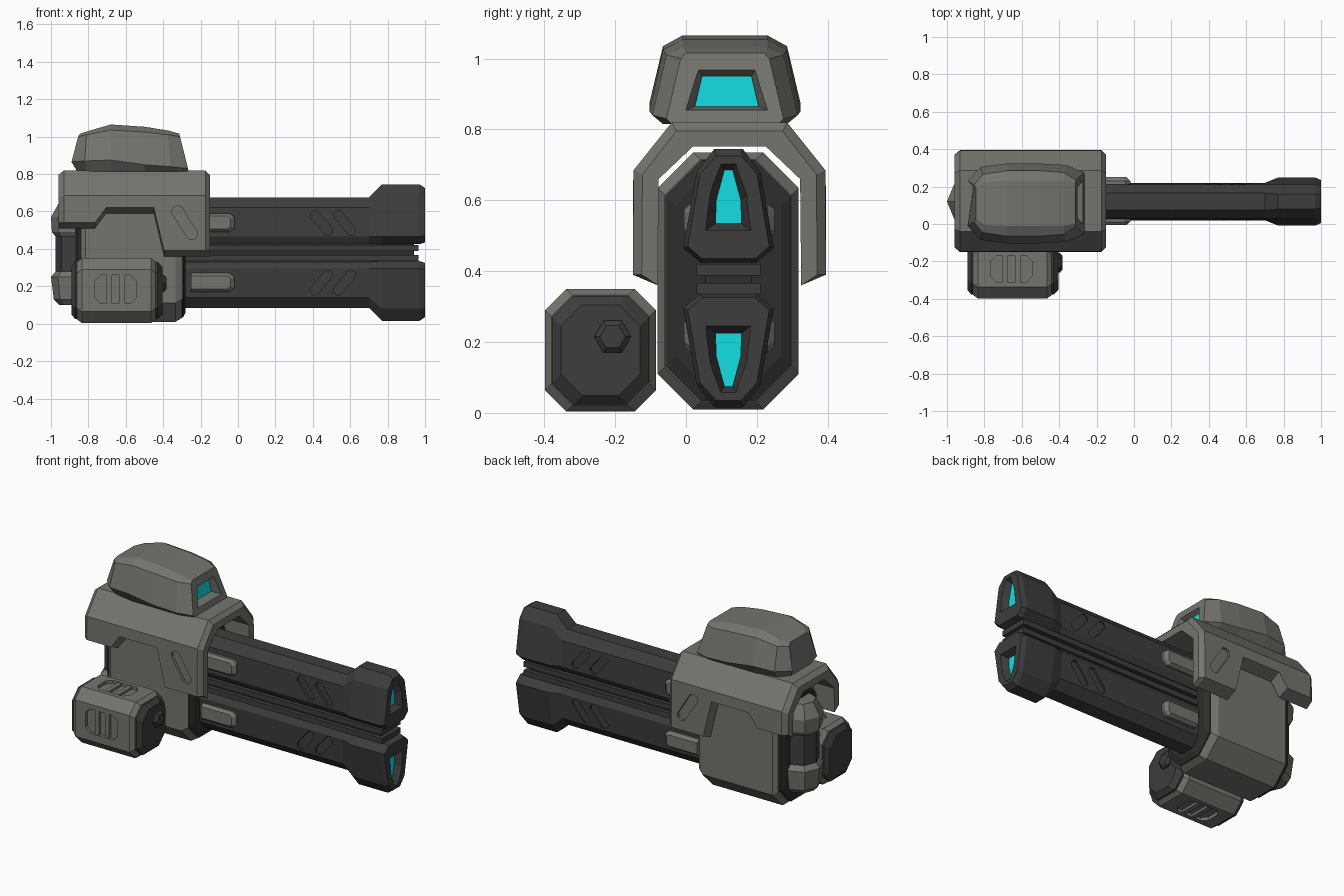
import bpy, bmesh, math
from mathutils import Vector

if "Cube" in bpy.data.objects:
    bpy.data.objects.remove(bpy.data.objects["Cube"])

CY = 0.1225      # gun centre line in y
MZ = 0.76        # upper and lower barrels mirror with z -> MZ - z


def material(name, rgb):
    m = bpy.data.materials.new(name)
    m.diffuse_color = (*rgb, 1)
    m.use_nodes = True
    m.node_tree.nodes["Principled BSDF"].inputs["Base Color"].default_value = m.diffuse_color
    return m


LIGHT = material("warm grey", (0.175, 0.175, 0.158))
DARK = material("charcoal", (0.047, 0.047, 0.047))
BLACK = material("deep charcoal", (0.026, 0.026, 0.026))
CYAN = material("cyan glow", (0.006, 0.74, 0.75))


def solid(name, mat, *lofts):
    """Each loft is a list of rings with equal point counts, capped at both ends."""
    bm = bmesh.new()
    for rings in lofts:
        vs = [[bm.verts.new(p) for p in r] for r in rings]
        n = len(vs[0])
        for a, b in zip(vs, vs[1:]):
            for i in range(n):
                j = (i + 1) % n
                bm.faces.new((a[i], a[j], b[j], b[i]))
        bm.faces.new(vs[0][::-1])
        bm.faces.new(vs[-1])
    bmesh.ops.recalc_face_normals(bm, faces=bm.faces[:])
    me = bpy.data.meshes.new(name)
    bm.to_mesh(me)
    bm.free()
    me.materials.append(mat)
    ob = bpy.data.objects.new(name, me)
    bpy.context.scene.collection.objects.link(ob)
    return ob


def carve(target, *lofts):
    cutter = solid("cutter", target.data.materials[0], *lofts)
    cutter.hide_render = True
    mod = target.modifiers.new("recess", 'BOOLEAN')
    mod.operation = 'DIFFERENCE'
    mod.solver = 'EXACT'
    mod.object = cutter
    bpy.context.view_layer.objects.active = target
    bpy.ops.object.modifier_apply(modifier=mod.name)
    bpy.data.objects.remove(cutter)


def at_x(x, pts):
    return [(x, a, b) for a, b in pts]


def along_y(pts, y0, y1):
    return [[(a, y, b) for a, b in pts] for y in (y0, y1)]


def along_z(pts, z0, z1):
    return [[(a, b, z) for a, b in pts] for z in (z0, z1)]


def octagon(a0, a1, b0, b1, c):
    return [(a0 + c, b0), (a1 - c, b0), (a1, b0 + c), (a1, b1 - c),
            (a1 - c, b1), (a0 + c, b1), (a0, b1 - c), (a0, b0 + c)]


def box(x0, x1, y0, y1, z0, z1):
    return [at_x(x, [(y0, z0), (y1, z0), (y1, z1), (y0, z1)]) for x in (x0, x1)]


def pill(cx, cz, length, width, deg):
    h, w, c, s = length / 2, width / 2, math.cos(math.radians(deg)), math.sin(math.radians(deg))
    pts = octagon(-h, h, -w, w, w * 0.6)
    return [(cx + a * c - b * s, cz + a * s + b * c) for a, b in pts]


def both_sides(pts, y0, y1):
    return [along_y(pts, y0, y1), along_y(pts, 2 * CY - y0, 2 * CY - y1)]


def flip(pts):
    return [(a, MZ - b) for a, b in pts]


# --- receiver body with dark inner frame
def body_ring(x, i, c=0.1):
    return at_x(x, octagon(-0.08 + i, 0.318 - i, 0.01 + i, 0.735 - i, c))


solid("receiver_body", LIGHT, [body_ring(-0.84, 0.02), body_ring(-0.815, 0),
                               body_ring(-0.335, 0), body_ring(-0.30, 0.02)])
solid("receiver_frame", BLACK, [body_ring(-0.87, 0.05), body_ring(-0.855, 0.025),
                                body_ring(-0.295, 0.022), body_ring(-0.28, 0.05)])


# --- arched shroud with stepped lower edge
def arch(x, zb, i=0.0):
    outer = [(-0.15 + i, zb + 0.03), (-0.148 + i, 0.685 - i / 2), (-0.04 + i / 2, 0.82 - i)]
    inner = [(0.02, 0.752), (-0.077, 0.66), (-0.08, zb)]
    half = outer + inner
    right = [(2 * CY - y, z) for y, z in half]
    return at_x(x, outer + right[2::-1] + right[:2:-1] + inner)


shroud = solid("shroud", LIGHT, [
    arch(-0.96, 0.51, 0.025), arch(-0.93, 0.51), arch(-0.765, 0.51), arch(-0.705, 0.59),
    arch(-0.45, 0.59), arch(-0.395, 0.36), arch(-0.175, 0.36), arch(-0.15, 0.36, 0.025)])
carve(shroud, *both_sides(pill(-0.285, 0.54, 0.20, 0.06, -58), -0.2, -0.133))

# --- sight dome: per station (x, half width, z) for foot, rim, shoulder and crown
stations = [
    [(-0.86, 0.09, 0.815), (-0.89, 0.12, 0.865), (-0.855, 0.10, 1.00), (-0.845, 0.08, 1.015)],
    [(-0.81, 0.15, 0.815), (-0.82, 0.195, 0.87), (-0.81, 0.155, 1.01), (-0.80, 0.115, 1.03)],
    [(-0.68, 0.175, 0.815), (-0.68, 0.213, 0.875), (-0.68, 0.175, 1.035), (-0.68, 0.12, 1.065)],
    [(-0.50, 0.175, 0.815), (-0.50, 0.213, 0.85), (-0.50, 0.175, 1.025), (-0.50, 0.12, 1.053)],
    [(-0.36, 0.175, 0.815), (-0.36, 0.205, 0.84), (-0.375, 0.165, 1.01), (-0.375, 0.12, 1.033)],
    [(-0.264, 0.15, 0.815), (-0.268, 0.165, 0.83), (-0.31, 0.125, 1.00), (-0.314, 0.11, 1.016)]]
DY = 0.11
dome = solid("sight_dome", LIGHT, [
    [(x, DY - w, z) for x, w, z in s] + [(x, DY + w, z) for x, w, z in s[::-1]] for s in stations])
lens = [(0.025, 0.865), (0.205, 0.865), (0.185, 0.95), (0.045, 0.95)]
carve(dome, [at_x(-0.25, [(-0.01, 0.85), (0.24, 0.85), (0.21, 0.995), (0.02, 0.995)]),
             at_x(-0.335, lens)])
solid("sight_lens", CYAN, [at_x(-0.336, lens), at_x(-0.328, lens)])

# --- twin barrels, the lower one mirrored from the upper
tube = [(0.04, 0.43), (0.02, 0.465), (0.03, 0.62), (0.075, 0.675)]
block = [(0.04, 0.425), (-0.008, 0.465), (0.03, 0.68), (0.08, 0.745)]
face = [(0.045, 0.435), (0.005, 0.47), (0.04, 0.675), (0.085, 0.725)]
hole = [(0.045, 0.505), (0.095, 0.71)]
glow = [(0.083, 0.535), (0.085, 0.60), (0.108, 0.685)]


def full(half):
    return half + [(2 * CY - 0.005 - y, z) for y, z in half[::-1]]


hole = [hole[0], (0.06, 0.62), hole[1]]
for label, f in (("upper", lambda p: p), ("lower", flip)):
    barrel = solid(label + "_barrel", DARK, [
        at_x(-0.50, f(full(tube))), at_x(0.70, f(full(tube))), at_x(0.77, f(full(block))),
        at_x(0.97, f(full(block))), at_x(1.0, f(full(face)))])
    cuts = [[at_x(1.02, f(full(hole))), at_x(0.955, f(full(glow)))]]
    for cx in (0.445, 0.57):
        cuts += both_sides(f(pill(cx, 0.54, 0.155, 0.05, -50)), -0.06, 0.04)
    carve(barrel, *cuts)
    solid(label + "_muzzle_glow", CYAN, [at_x(0.954, f(full(glow))), at_x(0.962, f(full(glow)))])
    # light guide lugs beside the barrel
    lug = f([(-0.25, 0.49), (-0.045, 0.49), (-0.02, 0.51), (-0.02, 0.57), (-0.045, 0.59), (-0.25, 0.59)])
    inset = f([(-0.25, 0.505), (-0.055, 0.505), (-0.04, 0.52), (-0.04, 0.56), (-0.055, 0.575), (-0.25, 0.575)])
    layers = [(inset, -0.005), (lug, 0.012), (lug, 0.23), (inset, 0.25)]
    solid(label + "_guide_lug", LIGHT, [[(a, y, b) for a, b in p] for p, y in layers])

# --- grooved rail between the barrels
solid("rail_core", BLACK, box(-0.5, 0.94, 0.055, 0.185, 0.31, 0.45))
solid("rail_ridges", DARK, box(-0.5, 0.965, 0.03, 0.21, 0.388, 0.42),
      box(-0.5, 0.965, 0.03, 0.21, 0.335, 0.367))


# --- rear canister
def disc(z, r):
    return [(-0.87 + r * math.cos(k * math.pi / 4), 0.12 + r * math.sin(k * math.pi / 4), z)
            for k in range(8)]


solid("canister_core", DARK, [disc(0.22, 0.105), disc(0.53, 0.105)])
solid("canister_caps", LIGHT,
      [disc(0.10, 0.085), disc(0.13, 0.115), disc(0.25, 0.13), disc(0.28, 0.105)],
      [disc(0.465, 0.105), disc(0.49, 0.125), disc(0.57, 0.13), disc(0.65, 0.085)])


# --- side pod with vents, dark end caps and a hex bolt
def pod_ring(x, i):
    return at_x(x, octagon(-0.398 + i, -0.085 - i, 0.004 + i, 0.35 - i, 0.06))


pod = solid("side_pod", LIGHT, [pod_ring(-0.86, 0.018), pod_ring(-0.835, 0),
                                pod_ring(-0.465, 0), pod_ring(-0.44, 0.018)])
vent_f = octagon(-0.765, -0.545, 0.11, 0.26, 0.03)
vent_t = octagon(-0.765, -0.545, -0.31, -0.17, 0.03)
carve(pod, along_y(vent_f, -0.45, -0.378), along_z(vent_t, 0.33, 0.4), along_z(vent_t, -0.05, 0.024))
bars = []
for x in (-0.69, -0.62):
    x0, x1 = x - 0.014, x + 0.014
    bars += [box(x0, x1, -0.393, -0.37, 0.105, 0.265), box(x0, x1, -0.315, -0.165, 0.32, 0.345),
             box(x0, x1, -0.315, -0.165, 0.009, 0.03)]
solid("vent_bars", LIGHT, *bars)
solid("pod_end_caps", DARK,
      [pod_ring(-0.50, 0.02), pod_ring(-0.43, 0.02), pod_ring(-0.405, 0.045)],
      [pod_ring(-0.80, 0.02), pod_ring(-0.87, 0.02), pod_ring(-0.89, 0.045)])


def hexagon(x, r):
    return [(x, -0.207 + r * math.cos(k * math.pi / 3), 0.215 + r * math.sin(k * math.pi / 3))
            for k in range(6)]


solid("pod_bolt", DARK, [hexagon(-0.42, 0.052), hexagon(-0.395, 0.052), hexagon(-0.382, 0.036)])
